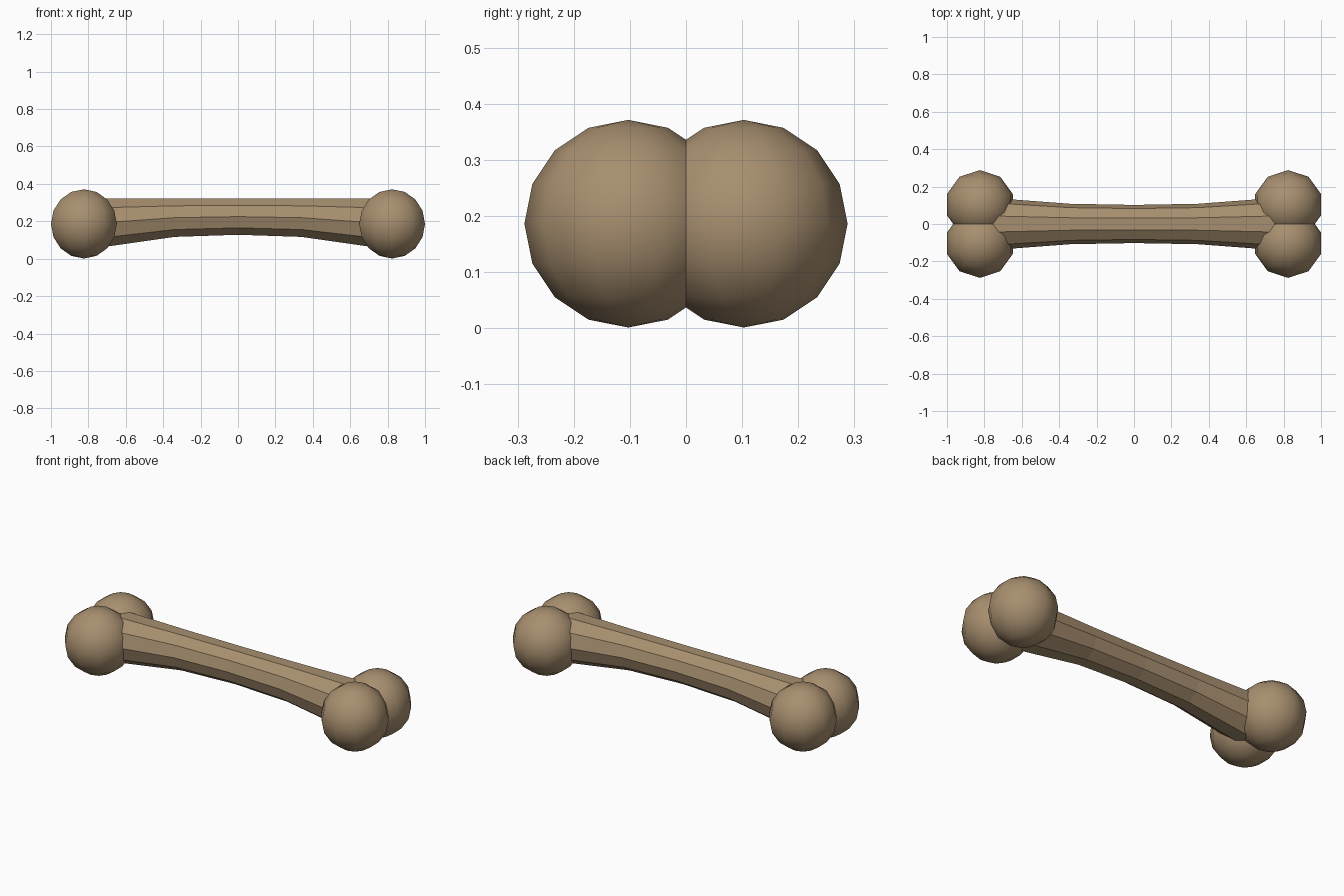
import bpy, bmesh, math

if "Cube" in bpy.data.objects:
    bpy.data.objects.remove(bpy.data.objects["Cube"])

bone = bpy.data.materials.new("bone_tan")
bone.diffuse_color = (0.39, 0.275, 0.16, 1)
bone.use_nodes = True
bone.node_tree.nodes["Principled BSDF"].inputs["Base Color"].default_value = bone.diffuse_color


def add_object(name, bm, smooth):
    bmesh.ops.recalc_face_normals(bm, faces=bm.faces)
    for f in bm.faces:
        f.smooth = smooth
    mesh = bpy.data.meshes.new(name)
    bm.to_mesh(mesh)
    bm.free()
    mesh.materials.append(bone)
    obj = bpy.data.objects.new(name, mesh)
    bpy.context.collection.objects.link(obj)
    return obj


# Shaft: ten-sided, level along the top, arched underneath
SIDES, TOP = 10, 0.322
stations = [(0, 0.102), (0.34, 0.108), (0.78, 0.141)]   # distance from middle, radius
stations = [(-x, r) for x, r in reversed(stations[1:])] + stations

bm = bmesh.new()
rings = []
for x, r in stations:
    zc = TOP - r * math.sin(math.radians(72))
    angles = [2 * math.pi * i / SIDES for i in range(SIDES)]
    rings.append([bm.verts.new((x, r * math.cos(a), zc + r * math.sin(a))) for a in angles])
for a, b in zip(rings, rings[1:]):
    for i in range(SIDES):
        j = (i + 1) % SIDES
        bm.faces.new((a[i], a[j], b[j], b[i]))
bm.faces.new(rings[0])
bm.faces.new(rings[-1])
add_object("shaft", bm, False)

# Knuckles: a pair of smooth low-poly balls at each end
for sx, end in ((-1, "left"), (1, "right")):
    for sy, side in ((-1, "front"), (1, "back")):
        bm = bmesh.new()
        bmesh.ops.create_uvsphere(bm, u_segments=10, v_segments=8, radius=0.185)
        knob = add_object(f"{end}_{side}_knuckle", bm, True)
        knob.location = (sx * 0.824, sy * 0.103, 0.186)
